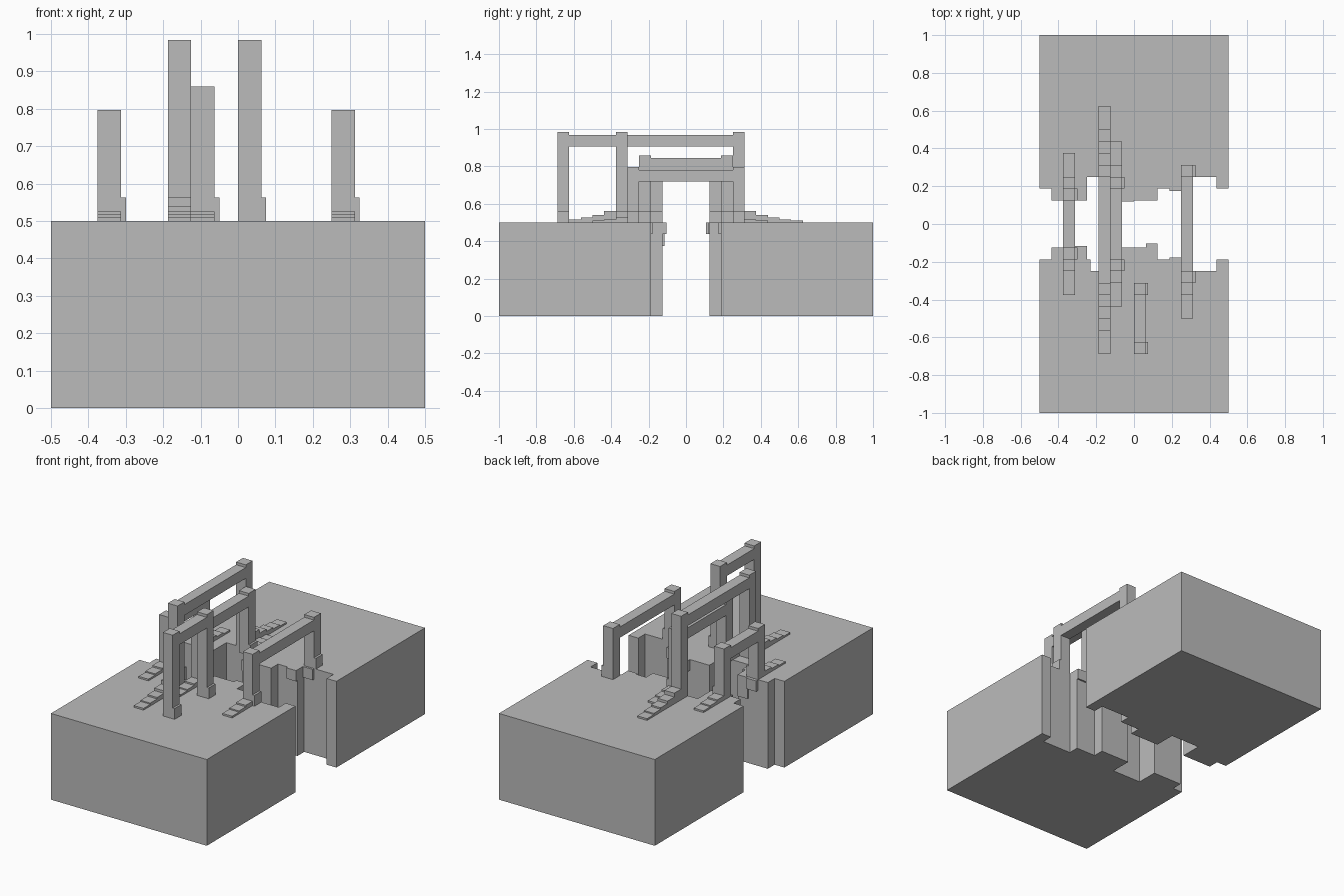
import bpy, bmesh
from mathutils import Vector

U = 1 / 16      # grid cell
GROUND = 8      # ground height in cells

cube = bpy.data.objects.get("Cube")
if cube:
    bpy.data.objects.remove(cube, do_unlink=True)

stone = bpy.data.materials.new("grey stone")
stone.use_nodes = True
grey = (0.5, 0.5, 0.5, 1)
stone.diffuse_color = grey
stone.node_tree.nodes["Principled BSDF"].inputs["Base Color"].default_value = grey


def finish(name, bm):
    """Turn a bmesh measured in cells into a flat shaded object."""
    bmesh.ops.recalc_face_normals(bm, faces=bm.faces)
    bmesh.ops.scale(bm, vec=(U, U, U), verts=bm.verts)
    mesh = bpy.data.meshes.new(name)
    bm.to_mesh(mesh)
    bm.free()
    mesh.materials.append(stone)
    obj = bpy.data.objects.new(name, mesh)
    bpy.context.collection.objects.link(obj)
    return obj


def add_box(bm, x, y, z):
    """Add a box from (low, high) ranges on each axis."""
    low, high = (Vector(c) for c in zip(x, y, z))
    made = bmesh.ops.create_cube(bm, size=1)["verts"]
    bmesh.ops.scale(bm, vec=high - low, verts=made)
    bmesh.ops.translate(bm, vec=(low + high) / 2, verts=made)


def cliff(name, side, steps):
    """Extrude a block whose inner edge follows (x end, y) steps."""
    points, x = [(-8, 16)], -8
    for x_end, y in steps:
        points += [(x, y), (x_end, y)]
        x = x_end
    points.append((8, 16))
    bm = bmesh.new()
    face = bm.faces.new([bm.verts.new((px, side * py, 0)) for px, py in points])
    up = bmesh.ops.extrude_face_region(bm, geom=[face], use_keep_orig=True)["geom"]
    bmesh.ops.translate(bm, vec=(0, 0, GROUND),
                        verts=[g for g in up if isinstance(g, bmesh.types.BMVert)])
    finish(name, bm)


def gate(name, x, front, back, height, feet=True):
    """Two square posts, a crossbar just under their tops, and side feet."""
    bm = bmesh.new()
    top = GROUND + height
    for y in (front, back):
        add_box(bm, (x, x + 1), (y, y + 1), (GROUND, top))
        if feet:
            add_box(bm, (x + 1, x + 1.2), (y, y + 1), (GROUND, GROUND + 1))
    add_box(bm, (x, x + 1), (front + 1, back), (top - 1.25, top - 0.25))
    finish(name, bm)


def stairs(name, x, start, direction, rises):
    """Shallow steps that run down and away from a gate post."""
    bm = bmesh.new()
    for i, rise in enumerate(rises):
        ends = sorted((start + direction * i, start + direction * (i + 1)))
        add_box(bm, (x, x + 1), ends, (GROUND, GROUND + rise))
    finish(name, bm)


def ledge(name, x, y, bottom=7):
    bm = bmesh.new()
    add_box(bm, x, y, (bottom, GROUND))
    finish(name, bm)


# Two cliffs with notched edges facing the gap
cliff("back_cliff", 1, [(-7, 3), (-4, 2), (-1, 4), (2, 2), (4, 3), (7, 4), (8, 3)])
cliff("front_cliff", -1, [(-7, 3), (-4, 2), (-1, 4), (2, 2), (4, 3), (7, 4), (8, 3)])

# Gates that span the gap, and one standing on the front cliff
gate("right_gate", -6, -3, 2, 4.75)
gate("tall_gate", -3, -6, 4, 7.75, feet=False)
gate("middle_gate", -2, -4, 3, 5.75)
gate("left_gate", 4, -5, 4, 4.75)
gate("front_gate", 0, -11, -6, 7.75)

# Stairs leading off the gate ends
LONG = (1, 0.64, 0.41, 0.27, 0.16)
SHORT = LONG[2:]
for end, direction, starts in (("front", -1, (-3, -6, -4)), ("back", 1, (3, 5, 4))):
    for label, x, start, rises in zip(("right", "tall", "middle"), (-6, -3, -2),
                                      starts, (SHORT, LONG, SHORT)):
        stairs(f"{label}_{end}_stairs", x, start, direction, rises)
stairs("left_front_stairs", 4, -5, -1, SHORT)

# Small ledges hanging at the cliff rims
ledge("right_back_ledge", (-6, -5), (1.7, 2))
ledge("right_front_ledge", (-6, -5), (-2, -1.7))
ledge("deep_front_ledge", (-5, -4), (-2, -1.85), bottom=6)
ledge("notch_side_ledge", (-4, -3.7), (-4, -3))
ledge("centre_back_ledge", (-1, 0), (1.92, 2))
ledge("centre_front_ledge", (1, 2), (-2, -1.65))
ledge("left_back_ledge", (3, 4), (2.8, 3))
ledge("left_front_ledge", (3, 4), (-3, -2.85))
ledge("left_gate_ledge", (4, 5), (3.8, 4))
